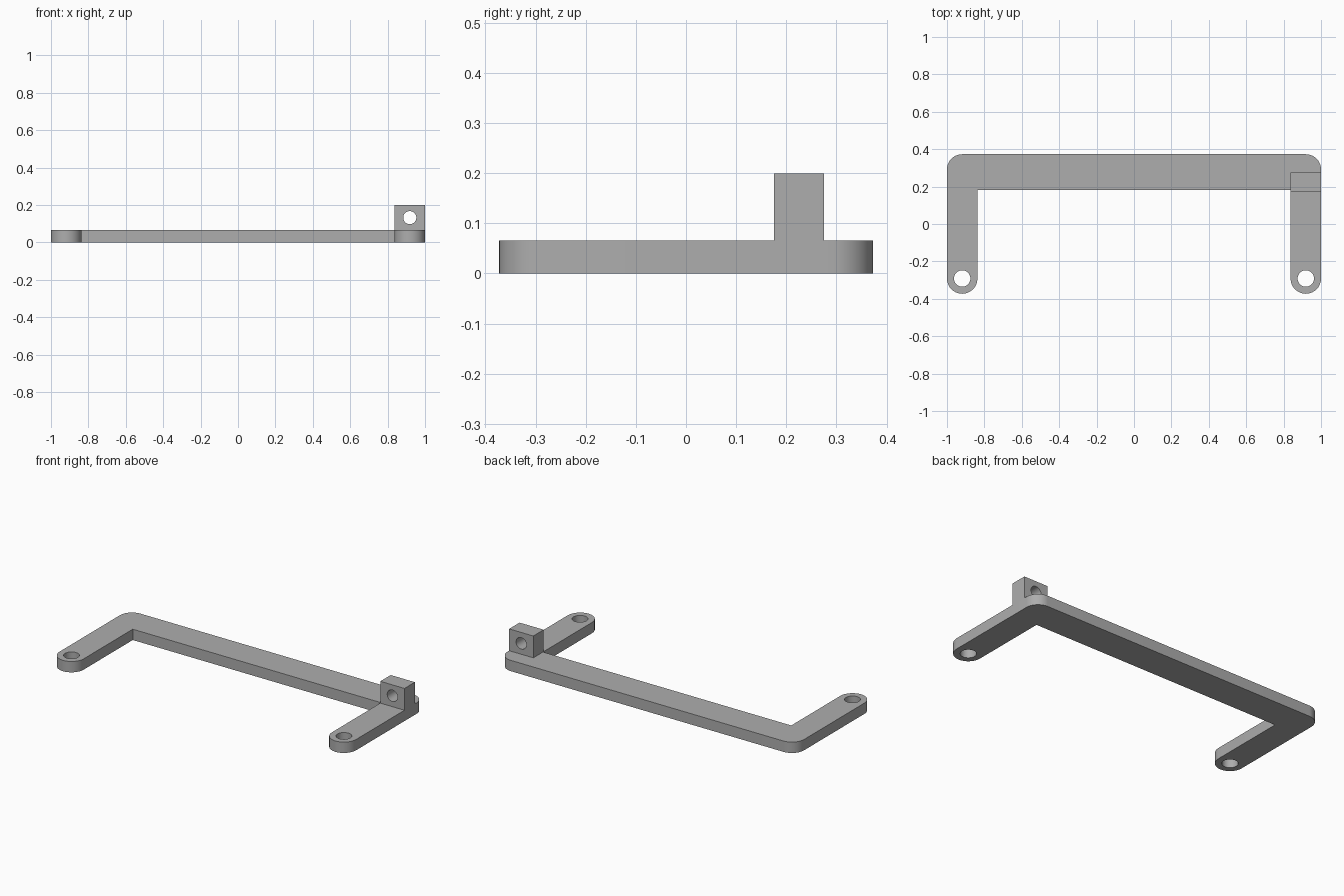
import bpy
import bmesh
from math import cos, sin, pi, radians
from mathutils import Matrix

cube = bpy.data.objects.get("Cube")
if cube:
    bpy.data.objects.remove(cube, do_unlink=True)

# Main dimensions
HALF_X, HALF_Y = 1.0, 0.373
THICK = 0.066
ARM = 0.163
BAR_FRONT = 0.182
END_R = ARM / 2
ARM_X = HALF_X - END_R
HOLE_Y = -HALF_Y + END_R
BLOCK_FRONT, BLOCK_BACK, BLOCK_TOP = 0.175, 0.275, 0.199

grey = bpy.data.materials.new("plain grey")
grey.use_nodes = True
colour = (0.42, 0.42, 0.42, 1)
grey.diffuse_color = colour
grey.node_tree.nodes["Principled BSDF"].inputs["Base Color"].default_value = colour


def arc(cx, cy, r, start, end, steps=16):
    angles = [radians(start + (end - start) * i / steps) for i in range(steps + 1)]
    return [(cx + r * cos(a), cy + r * sin(a)) for a in angles]


def circle(cx, cy, r):
    return arc(cx, cy, r, 0, 360, 40)[:-1]


def plate(name, loops, depth, placement):
    """Fill the first loop, leave the others as holes, and give it depth."""
    curve = bpy.data.curves.new(name, "CURVE")
    curve.dimensions = "2D"
    curve.fill_mode = "BOTH"
    curve.extrude = depth / 2
    for loop in loops:
        spline = curve.splines.new("POLY")
        spline.points.add(len(loop) - 1)
        for point, (x, y) in zip(spline.points, loop):
            point.co = (x, y, 0, 1)
        spline.use_cyclic_u = True
    obj = bpy.data.objects.new(name, curve)
    bpy.context.collection.objects.link(obj)
    bpy.ops.object.select_all(action="DESELECT")
    obj.select_set(True)
    bpy.context.view_layer.objects.active = obj
    bpy.ops.object.convert(target="MESH")
    obj = bpy.context.view_layer.objects.active
    bm = bmesh.new()
    bm.from_mesh(obj.data)
    bmesh.ops.remove_doubles(bm, verts=bm.verts, dist=0.0001)
    bmesh.ops.transform(bm, matrix=placement, verts=bm.verts)
    bmesh.ops.recalc_face_normals(bm, faces=bm.faces)
    bm.to_mesh(obj.data)
    bm.free()
    obj.data.materials.clear()
    obj.data.materials.append(grey)
    bpy.ops.object.shade_smooth_by_angle(angle=radians(30))
    return obj


# U-shaped frame: rounded arm ends, rounded back corners, square inner corners
inner = HALF_X - ARM
corner_y = HALF_Y - END_R
outline = (
    arc(-ARM_X, HOLE_Y, END_R, 180, 360)
    + [(-inner, BAR_FRONT), (inner, BAR_FRONT)]
    + arc(ARM_X, HOLE_Y, END_R, 180, 360)
    + arc(ARM_X, corner_y, END_R, 0, 90)
    + arc(-ARM_X, corner_y, END_R, 90, 180)
)
screw_holes = [circle(side * ARM_X, HOLE_Y, 0.044) for side in (-1, 1)]
plate("frame", [outline] + screw_holes, THICK,
      Matrix.Translation((0, 0, THICK / 2)))

# Upright block on the left arm, with a hole from front to back
face = [(inner, THICK), (HALF_X, THICK), (HALF_X, BLOCK_TOP), (inner, BLOCK_TOP)]
bore = circle(ARM_X, (THICK + BLOCK_TOP) / 2, 0.035)
plate("mounting_block", [face, bore], BLOCK_BACK - BLOCK_FRONT,
      Matrix.Translation((0, (BLOCK_FRONT + BLOCK_BACK) / 2, 0))
      @ Matrix.Rotation(pi / 2, 4, "X"))
